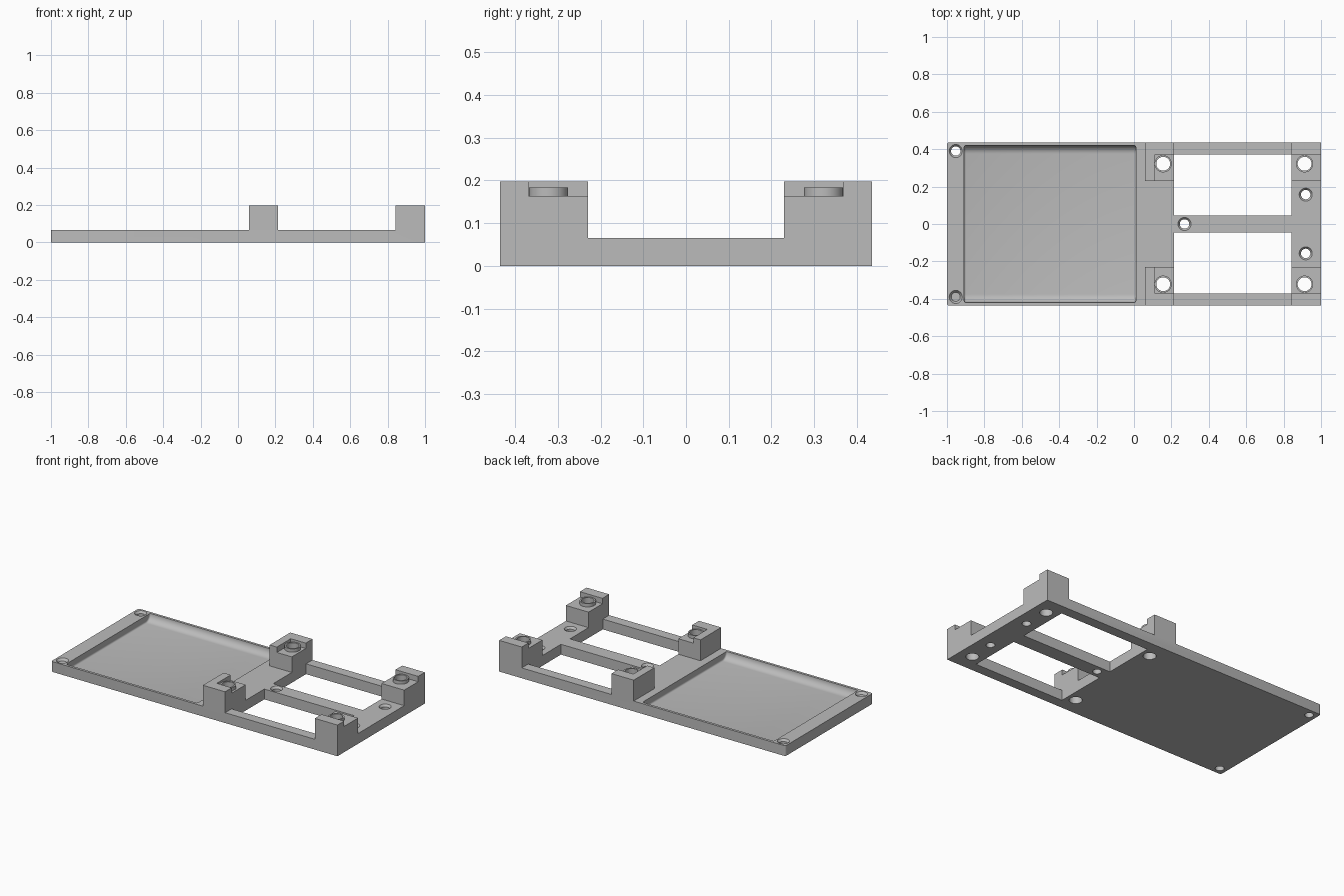
import bpy, bmesh, math
from mathutils import Matrix, Vector

cube = bpy.data.objects.get("Cube")
if cube:
    bpy.data.objects.remove(cube, do_unlink=True)

HALF_Y = 0.436      # half depth of the tray
DECK = 0.065        # plate thickness
TOP = 0.197         # post height
SHELF = 0.163       # step inside each post

grey = bpy.data.materials.new("plain_grey")
grey.use_nodes = True
grey.diffuse_color = (0.5, 0.5, 0.5, 1)
grey.node_tree.nodes["Principled BSDF"].inputs["Base Color"].default_value = (0.5, 0.5, 0.5, 1)


def finish(name, bm):
    bmesh.ops.recalc_face_normals(bm, faces=bm.faces)
    mesh = bpy.data.meshes.new(name)
    bm.to_mesh(mesh)
    bm.free()
    mesh.materials.append(grey)
    obj = bpy.data.objects.new(name, mesh)
    bpy.context.collection.objects.link(obj)
    return obj


def box_mesh(x0, x1, y0, y1, z0, z1):
    bm = bmesh.new()
    bmesh.ops.create_cube(bm, size=1)
    for v in bm.verts:
        v.co = Vector(((x0 + x1) / 2 + v.co.x * (x1 - x0),
                       (y0 + y1) / 2 + v.co.y * (y1 - y0),
                       (z0 + z1) / 2 + v.co.z * (z1 - z0)))
    return bm


def drum_mesh(x, y, z0, z1, r0, r1):
    bm = bmesh.new()
    bmesh.ops.create_cone(bm, cap_ends=True, segments=40, radius1=r0, radius2=r1,
                          depth=z1 - z0, matrix=Matrix.Translation((x, y, (z0 + z1) / 2)))
    return bm


def carve(target, bm):
    cutter = finish("cutter", bm)
    cutter.hide_render = True
    mod = target.modifiers.new("cut", 'BOOLEAN')
    mod.operation, mod.solver, mod.object = 'DIFFERENCE', 'EXACT', cutter
    bpy.context.view_layer.objects.active = target
    bpy.ops.object.modifier_apply(modifier=mod.name)
    bpy.data.objects.remove(cutter, do_unlink=True)


def smooth(obj):
    bpy.ops.object.select_all(action='DESELECT')
    obj.select_set(True)
    bpy.context.view_layer.objects.active = obj
    bpy.ops.object.shade_smooth_by_angle(angle=math.radians(35))


# Solid block with slightly rounded corners at the tray end
block = box_mesh(-1, 1, -HALF_Y, HALF_Y, 0, TOP)
ends = [e for e in block.edges if all(v.co.x < 0 for v in e.verts)
        and abs(e.verts[0].co.z - e.verts[1].co.z) > 0.1]
bmesh.ops.bevel(block, geom=ends, offset=0.012, segments=4, profile=0.5, affect='EDGES')
tray = finish("mounting_tray", block)

# Clear the space around the four posts down to the deck
carve(tray, box_mesh(-1.5, 0.06, -1, 1, DECK, 0.5))
carve(tray, box_mesh(0.215, 0.842, -1, 1, DECK, 0.5))
carve(tray, box_mesh(-1.5, 1.5, -0.23, 0.23, DECK, 0.5))

# Coved recess: rounded along the long sides, upright at the ends
recess = bmesh.new()
R, EDGE, LIP = 0.045, 0.42, 0.12
floor = DECK - R
half = [(EDGE, LIP)]
for i in range(9):
    a = i * math.pi / 16
    half.append((EDGE - R + R * math.cos(a), floor + R - R * math.sin(a)))
outline = half + [(-y, z) for y, z in reversed(half)]
face = recess.faces.new([recess.verts.new((-0.908, y, z)) for y, z in outline])
new = bmesh.ops.extrude_face_region(recess, geom=[face])["geom"]
bmesh.ops.translate(recess, vec=(0.918, 0, 0),
                    verts=[v for v in new if isinstance(v, bmesh.types.BMVert)])
rims = [e for e in recess.edges if abs(e.verts[0].co.x - e.verts[1].co.x) < 0.01]
bmesh.ops.bevel(recess, geom=rims, offset=0.01, segments=3, profile=0.5, affect='EDGES')
carve(tray, recess)

# Windows, shelves, holes and bosses, repeated on both sides
for side in (-1, 1):
    def mirrored(x0, x1, y0, y1, z0, z1):
        lo, hi = sorted((side * y0, side * y1))
        return box_mesh(x0, x1, lo, hi, z0, z1)

    carve(tray, mirrored(0.215, 0.842, 0.045, 0.372, -0.5, 0.1))
    carve(tray, mirrored(0.11, 0.5, 0.15, 0.369, SHELF, 0.5))
    carve(tray, mirrored(0.5, 1.2, 0.15, 0.369, SHELF, 0.5))

    for label, x in (("inner", 0.156), ("outer", 0.912)):
        y = side * 0.322
        carve(tray, drum_mesh(x, y, -0.1, 0.5, 0.037, 0.037))
        boss = finish(f"{label}_{'left' if side > 0 else 'right'}_boss".replace("left", "back").replace("right", "front"),
                      drum_mesh(x, y, SHELF, 0.184, 0.046, 0.046))
        carve(boss, drum_mesh(x, y, -0.1, 0.5, 0.037, 0.037))
        smooth(boss)

# Countersunk screw holes
for x, y in ((-0.953, 0.39), (-0.953, -0.39), (0.27, 0), (0.918, 0.157), (0.918, -0.157)):
    carve(tray, drum_mesh(x, y, -0.1, 0.1, 0.025, 0.025))
    carve(tray, drum_mesh(x, y, DECK - 0.015, DECK + 0.015, 0.024, 0.046))

smooth(tray)
